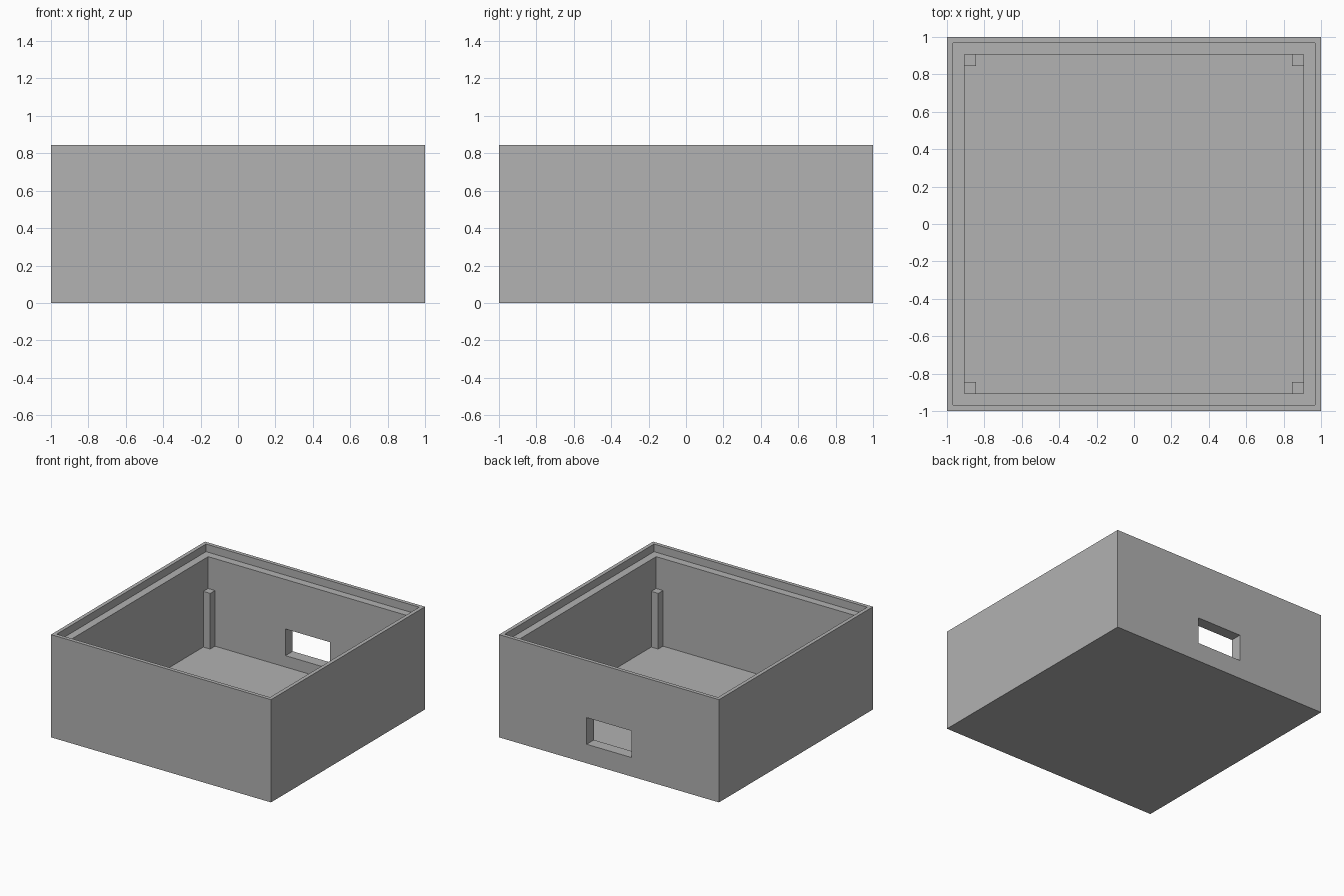
import bpy

cube = bpy.data.objects.get("Cube")
if cube:
    bpy.data.objects.remove(cube, do_unlink=True)

# Main dimensions
HEIGHT = 0.844
INNER = 0.906        # half width of the cavity
RIM = 0.969          # half width inside the thin lip
FLOOR = 0.0625
LEDGE = HEIGHT - 0.0625
POST = 0.0625
POST_TOP = 0.52

grey = bpy.data.materials.new("plain grey")
grey.use_nodes = True
colour = (0.445, 0.445, 0.445, 1)
grey.diffuse_color = colour
grey.node_tree.nodes["Principled BSDF"].inputs["Base Color"].default_value = colour


def box(name, low, high):
    """Axis-aligned box between two opposite corners."""
    centre = [(a + b) / 2 for a, b in zip(low, high)]
    bpy.ops.mesh.primitive_cube_add(size=1, location=centre)
    obj = bpy.context.object
    obj.name = name
    obj.scale = [b - a for a, b in zip(low, high)]
    bpy.ops.object.transform_apply(location=True, rotation=False, scale=True)
    obj.data.materials.append(grey)
    return obj


def cut(target, cutter):
    """Subtract the cutter from the target and discard it."""
    cutter.hide_render = True
    mod = target.modifiers.new("cut", 'BOOLEAN')
    mod.operation = 'DIFFERENCE'
    mod.solver = 'EXACT'
    mod.object = cutter
    bpy.context.view_layer.objects.active = target
    bpy.ops.object.modifier_apply(modifier=mod.name)
    bpy.data.objects.remove(cutter, do_unlink=True)


# Open case: cavity, stepped lid ledge and a port through the back wall
case = box("case", (-1, -1, 0), (1, 1, HEIGHT))
cut(case, box("cavity_cutter", (-INNER, -INNER, FLOOR), (INNER, INNER, 1)))
cut(case, box("ledge_cutter", (-RIM, -RIM, LEDGE), (RIM, RIM, 1)))
cut(case, box("port_cutter", (-0.203, 0.8, 0.156), (0.203, 1.1, 0.375)))

# Support posts in the four inner corners
for x_side, x_name in ((-1, "right"), (1, "left")):
    for y_side, y_name in ((-1, "front"), (1, "back")):
        xs = sorted((x_side * INNER, x_side * (INNER - POST)))
        ys = sorted((y_side * INNER, y_side * (INNER - POST)))
        box(f"{y_name}_{x_name}_post", (xs[0], ys[0], FLOOR), (xs[1], ys[1], POST_TOP))
